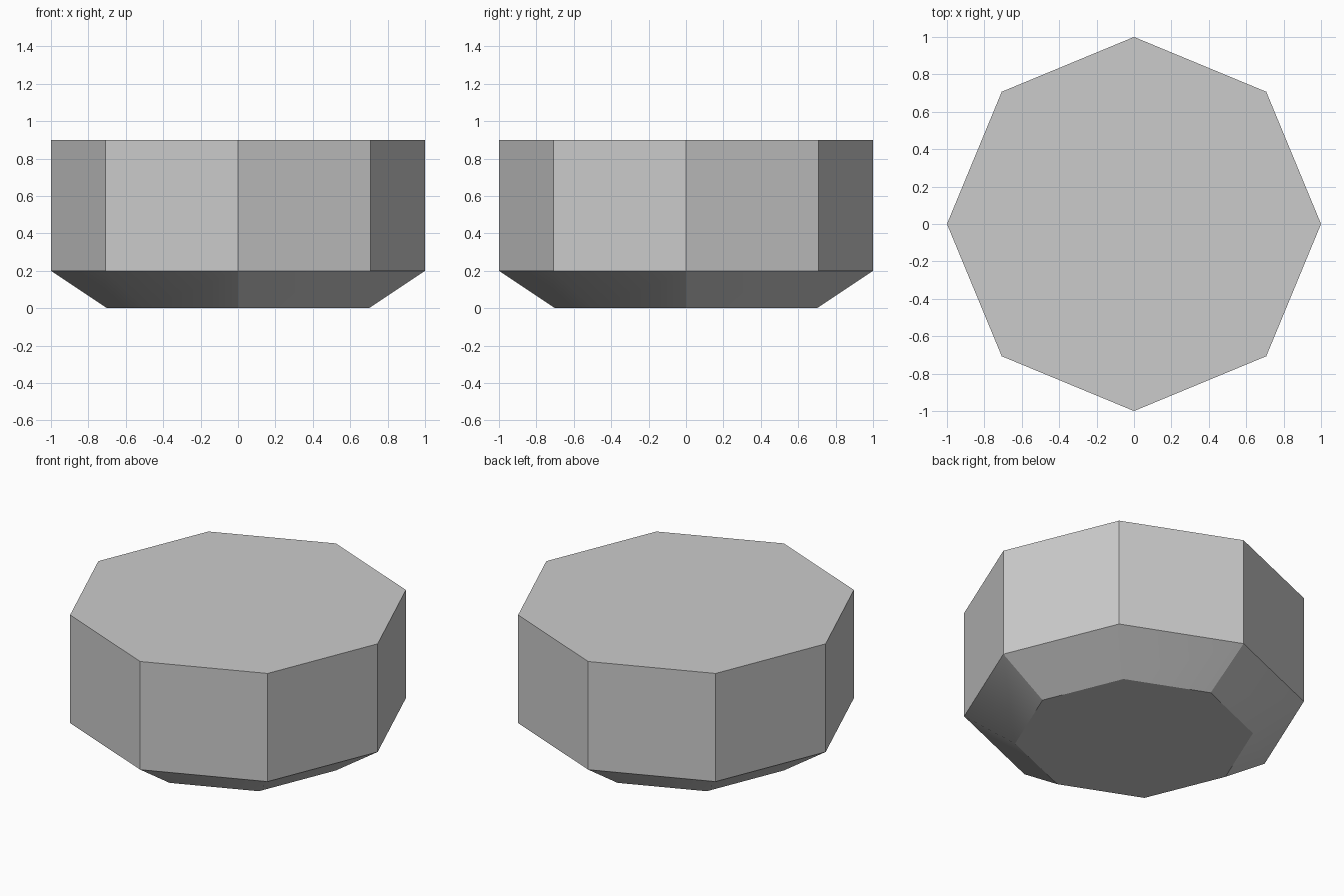
import bpy, bmesh, math

cube = bpy.data.objects.get("Cube")
if cube:
    bpy.data.objects.remove(cube, do_unlink=True)

SIDES = 8
# Outline from bottom to top: (radius, height)
PROFILE = [(0.7, 0.0), (1.0, 0.2), (1.0, 0.9)]

grey = bpy.data.materials.new("plain_grey")
grey.use_nodes = True
colour = (0.6, 0.6, 0.6, 1)
grey.diffuse_color = colour
grey.node_tree.nodes["Principled BSDF"].inputs["Base Color"].default_value = colour

# Rings of the octagonal block
bm = bmesh.new()
rings = []
for radius, height in PROFILE:
    ring = []
    for i in range(SIDES):
        a = math.tau * i / SIDES
        ring.append(bm.verts.new((radius * math.cos(a), radius * math.sin(a), height)))
    rings.append(ring)

# Bevelled underside and upright walls
for level in range(len(rings) - 1):
    low, high = rings[level], rings[level + 1]
    for i in range(SIDES):
        j = (i + 1) % SIDES
        face = bm.faces.new((low[i], low[j], high[j], high[i]))
        face.smooth = level == 0

# Flat base and top
bm.faces.new(rings[0][::-1])
bm.faces.new(rings[-1])

# The bevel is softly shaded in four quarters, every other edge is crisp
for edge in bm.edges:
    edge.smooth = False
for i in range(1, SIDES, 2):
    bm.edges.get((rings[0][i], rings[1][i])).smooth = True

mesh = bpy.data.meshes.new("octagonal_block")
bm.to_mesh(mesh)
bm.free()
mesh.materials.append(grey)
block = bpy.data.objects.new("octagonal_block", mesh)
bpy.context.collection.objects.link(block)
